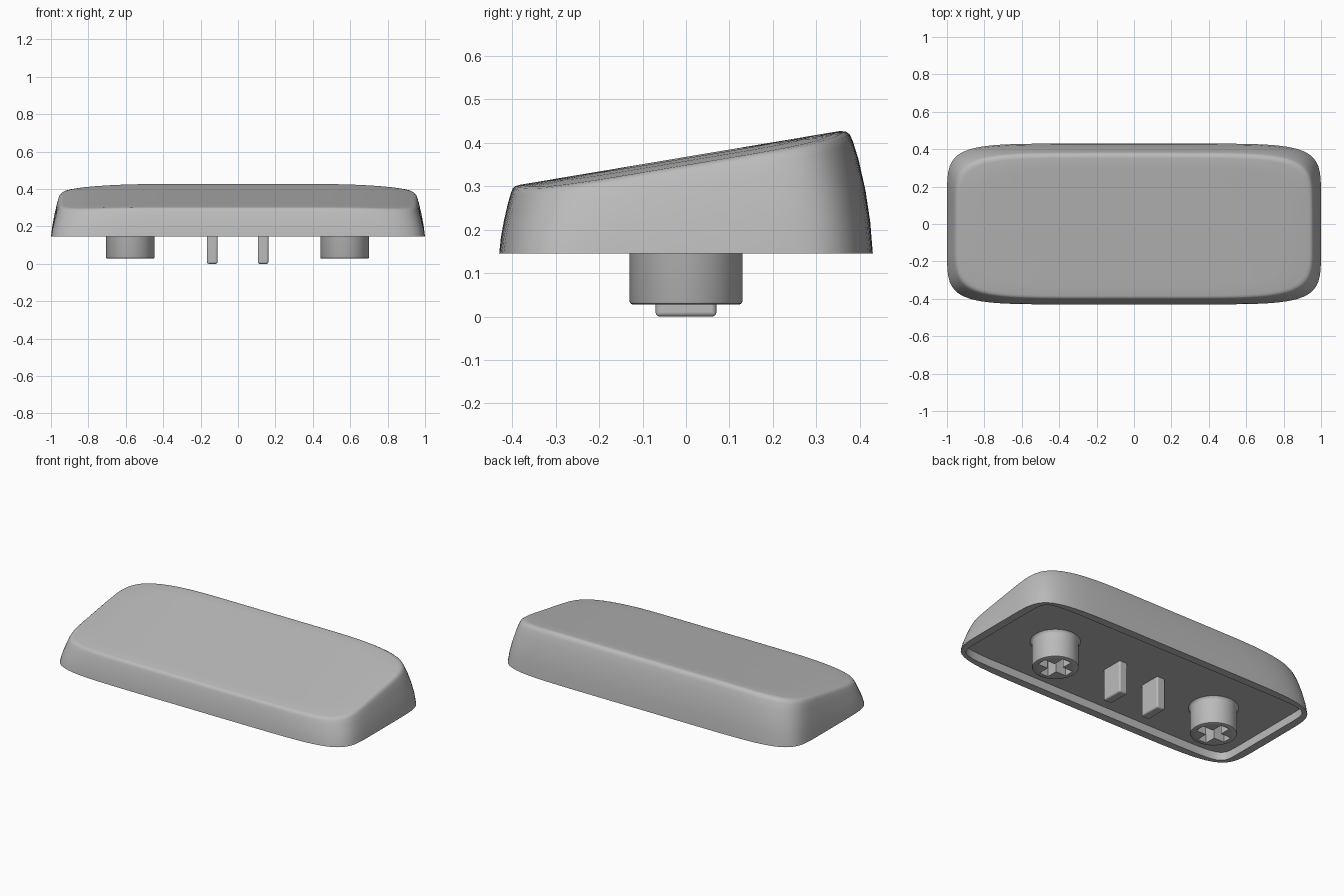
import bpy, bmesh, math

cube = bpy.data.objects.get("Cube")
if cube:
    bpy.data.objects.remove(cube, do_unlink=True)

GREY = (0.5, 0.5, 0.5, 1)
plastic = bpy.data.materials.new("grey plastic")
plastic.use_nodes = True
plastic.diffuse_color = GREY
plastic.node_tree.nodes["Principled BSDF"].inputs["Base Color"].default_value = GREY

BASE, FLOOR, SIDES = 0.145, 0.195, 160


def select(obj):
    bpy.ops.object.select_all(action="DESELECT")
    obj.select_set(True)
    bpy.context.view_layer.objects.active = obj


def add_object(name, bm):
    bmesh.ops.recalc_face_normals(bm, faces=bm.faces)
    mesh = bpy.data.meshes.new(name)
    bm.to_mesh(mesh)
    bm.free()
    obj = bpy.data.objects.new(name, mesh)
    bpy.context.collection.objects.link(obj)
    mesh.materials.append(plastic)
    return obj


def smooth(obj, angle=35):
    select(obj)
    bpy.ops.object.shade_smooth_by_angle(angle=math.radians(angle))


def outline(half_x, front, back, power):
    """Rounded rectangle with gently bowed sides."""
    points = []
    for i in range(SIDES):
        a = 2 * math.pi * i / SIDES
        c, s = math.cos(a), math.sin(a)
        r = (abs(c) ** power + abs(s) ** power) ** (-1 / power)
        points.append((half_x * r * c, (back - front) / 2 + (front + back) / 2 * r * s))
    return points


def top_height(x, y):
    """Sloping top that drops a little towards both ends."""
    crown = 0.02 * max(0, (abs(x) - 0.45) / 0.5) ** 2
    return 0.302 + 0.168 * (y + 0.39) - crown


def bridge(bm, lower, upper):
    for i in range(SIDES):
        j = (i + 1) % SIDES
        bm.faces.new((lower[i], lower[j], upper[j], upper[i]))


# Cap shell: height fraction, half width, front reach, back reach, squareness
WALL = [
    (0, 1, 0.43, 0.43, 7),
    (0.25, 0.993, 0.426, 0.424, 6.8),
    (0.5, 0.983, 0.419, 0.413, 6.5),
    (0.75, 0.97, 0.41, 0.397, 6.2),
    (0.9, 0.961, 0.403, 0.384, 6),
    (0.96, 0.955, 0.399, 0.377, 5.9),
    (0.99, 0.947, 0.393, 0.367, 5.8),
    (1, 0.935, 0.383, 0.352, 5.7),
]
bm = bmesh.new()
rings = []
for f, half_x, front, back, power in WALL:
    rings.append([bm.verts.new((x, y, BASE + f * (top_height(x, y) - BASE)))
                  for x, y in outline(half_x, front, back, power)])
for k in (0.85, 0.7, 0.5, 0.25):
    f, half_x, front, back, power = WALL[-1]
    rings.append([bm.verts.new((x, y, top_height(x, y)))
                  for x, y in outline(half_x * k, front * k, back * k, power)])
for lower, upper in zip(rings, rings[1:]):
    bridge(bm, lower, upper)
bm.faces.new(rings[-1])

# Shallow recess under the cap
inner = outline(0.95, 0.38, 0.38, 14)
rim = [bm.verts.new((x, y, BASE)) for x, y in inner]
recess = [bm.verts.new((x, y, FLOOR)) for x, y in inner]
bridge(bm, rings[0], rim)
bridge(bm, rim, recess)
bm.faces.new(recess)
smooth(add_object("cap_shell", bm))


def box(name, center, size):
    bm = bmesh.new()
    bmesh.ops.create_cube(bm, size=1)
    bmesh.ops.scale(bm, vec=size, verts=bm.verts)
    bmesh.ops.translate(bm, vec=center, verts=bm.verts)
    return add_object(name, bm)


def turned(name, x, profile, steps=64):
    """Solid of revolution from (radius, height) pairs."""
    bm = bmesh.new()
    loops = [[bm.verts.new((x + r * math.cos(2 * math.pi * i / steps),
                            r * math.sin(2 * math.pi * i / steps), z))
              for i in range(steps)] for r, z in profile]
    for a, b in zip(loops, loops[1:]):
        for i in range(steps):
            j = (i + 1) % steps
            bm.faces.new((a[i], a[j], b[j], b[i]))
    bm.faces.new(loops[0])
    bm.faces.new(loops[-1])
    return add_object(name, bm)


for side, sign in (("left", 1), ("right", -1)):
    # Round socket with a cross-shaped slot
    x = sign * 0.573 - 0.003
    socket = turned(side + "_socket", x, [
        (0.124, 0.028), (0.128, 0.03), (0.13, 0.034), (0.13, 0.178),
        (0.133, 0.188), (0.14, FLOOR), (0.14, 0.21)])
    for size in ((0.2, 0.06), (0.06, 0.2)):
        cutter = box("slot_cutter", (x, 0, 0.095), (*size, 0.2))
        cutter.hide_render = True
        cut = socket.modifiers.new("slot", "BOOLEAN")
        cut.operation, cut.solver, cut.object = "DIFFERENCE", "EXACT", cutter
        select(socket)
        bpy.ops.object.modifier_apply(modifier=cut.name)
        bpy.data.objects.remove(cutter, do_unlink=True)
    smooth(socket)

    # Support rib with softened edges
    rib = box(side + "_rib", (sign * 0.136 - 0.002, 0, 0.105), (0.056, 0.14, 0.21))
    bevel = rib.modifiers.new("soft edges", "BEVEL")
    bevel.width, bevel.segments = 0.009, 3
    smooth(rib)
